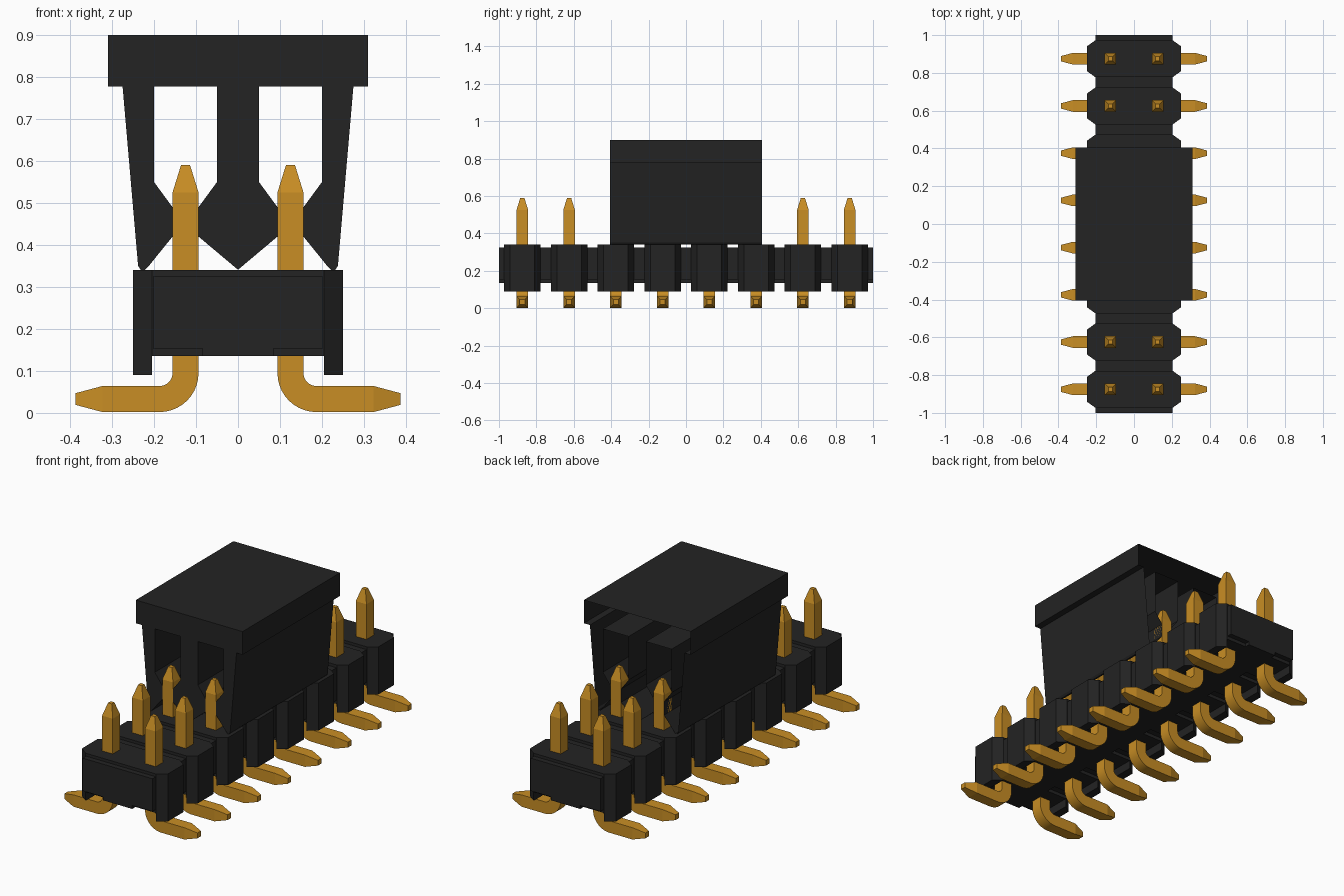
import bpy, bmesh, math
from mathutils import Vector

cube = bpy.data.objects.get("Cube")
if cube:
    bpy.data.objects.remove(cube, do_unlink=True)


def material(name, color):
    m = bpy.data.materials.new(name)
    m.use_nodes = True
    m.diffuse_color = (*color, 1)
    m.node_tree.nodes["Principled BSDF"].inputs["Base Color"].default_value = (*color, 1)
    return m


BLACK = material("black plastic", (0.017, 0.017, 0.017))
GOLD = material("gold plating", (0.58, 0.27, 0.018))
PITCH, COUNT = 0.25, 8
ROWS = [(i - (COUNT - 1) / 2) * PITCH for i in range(COUNT)]


def finish(name, bm, mat):
    bmesh.ops.recalc_face_normals(bm, faces=bm.faces)
    mesh = bpy.data.meshes.new(name)
    bm.to_mesh(mesh)
    bm.free()
    mesh.materials.append(mat)
    obj = bpy.data.objects.new(name, mesh)
    bpy.context.collection.objects.link(obj)
    return obj


def extrude(bm, points, offset, both_ends=True):
    """Sweep a closed outline by an offset, optionally leaving the far end open."""
    near = [bm.verts.new(p) for p in points]
    far = [bm.verts.new(Vector(p) + Vector(offset)) for p in points]
    bm.faces.new(near)
    if both_ends:
        bm.faces.new(far)
    n = len(near)
    for i in range(n):
        j = (i + 1) % n
        bm.faces.new((near[i], near[j], far[j], far[i]))


def box(bm, x, y0, y1, z0, z1):
    outline = [(-x, y0, z0), (x, y0, z0), (x, y1, z0), (-x, y1, z0)]
    extrude(bm, outline, (0, 0, z1 - z0))


# Continuous core of the housing, with a thicker strip along the middle
bm = bmesh.new()
box(bm, 0.203, -1, 1, 0.153, 0.325)
box(bm, 0.085, -1, 1, 0.135, 0.2)
finish("housing_core", bm, BLACK)

# Raised blocks, each with a chamfered foot on both sides
bm = bmesh.new()
for y in ROWS:
    box(bm, 0.205, y - 0.0975, y + 0.0975, 0.135, 0.34)
    for s in (-1, 1):
        foot = [(0.205, -0.0975), (0.25, -0.065), (0.25, 0.065), (0.205, 0.0975)]
        extrude(bm, [(s * px, y + py, 0.09) for px, py in foot], (0, 0, 0.25))
finish("housing_blocks", bm, BLACK)

# Pick-up cap: one mirrored profile with three prongs, open at the back
half = [(0.05, 0.778), (0.05, 0.55), (0.094, 0.49), (0.094, 0.42)]
half = half[::-1] + [(0.2, 0.778), (0.2, 0.55), (0.156, 0.49), (0.156, 0.42),
                     (0.215, 0.347), (0.222, 0.34), (0.231, 0.34), (0.238, 0.35),
                     (0.275, 0.778), (0.31, 0.778), (0.31, 0.9)]
profile = [(0, 0.341)] + half + [(-x, z) for x, z in reversed(half)]
bm = bmesh.new()
extrude(bm, [(x, -0.405, z) for x, z in profile], (0, 0.81, 0), both_ends=False)
finish("pickup_cap", bm, BLACK)

# Pins: a square section swept down, around the bend and outwards
W = 0.031
path = [(0.125, 0.59, 0, 0.35), (0.125, 0.525, 0, 1)]
STEPS = 10
for i in range(STEPS + 1):
    a = math.pi / 2 * i / STEPS
    path.append((0.187 - 0.062 * math.cos(a), 0.095 - 0.062 * math.sin(a), a, 1))
path += [(0.323, 0.033, math.pi / 2, 1), (0.387, 0.033, math.pi / 2, 0.45)]


def add_pin(bm, side, y):
    rings = []
    for x, z, a, k in path:
        ring = []
        for u, v in ((-1, -1), (1, -1), (1, 1), (-1, 1)):
            px = x + u * W * k * math.cos(a)
            pz = z + u * W * k * math.sin(a)
            ring.append(bm.verts.new((side * px, y + v * W * k, pz)))
        rings.append(ring)
    for r, q in zip(rings, rings[1:]):
        for i in range(4):
            j = (i + 1) % 4
            bm.faces.new((r[i], r[j], q[j], q[i]))
    bm.faces.new(rings[0])
    bm.faces.new(rings[-1])


for side, label in ((-1, "right"), (1, "left")):
    bm = bmesh.new()
    for y in ROWS:
        add_pin(bm, side, y)
    pins = finish(label + "_pins", bm, GOLD)
    bpy.ops.object.select_all(action="DESELECT")
    pins.select_set(True)
    bpy.context.view_layer.objects.active = pins
    bpy.ops.object.shade_smooth_by_angle(angle=math.radians(12))
